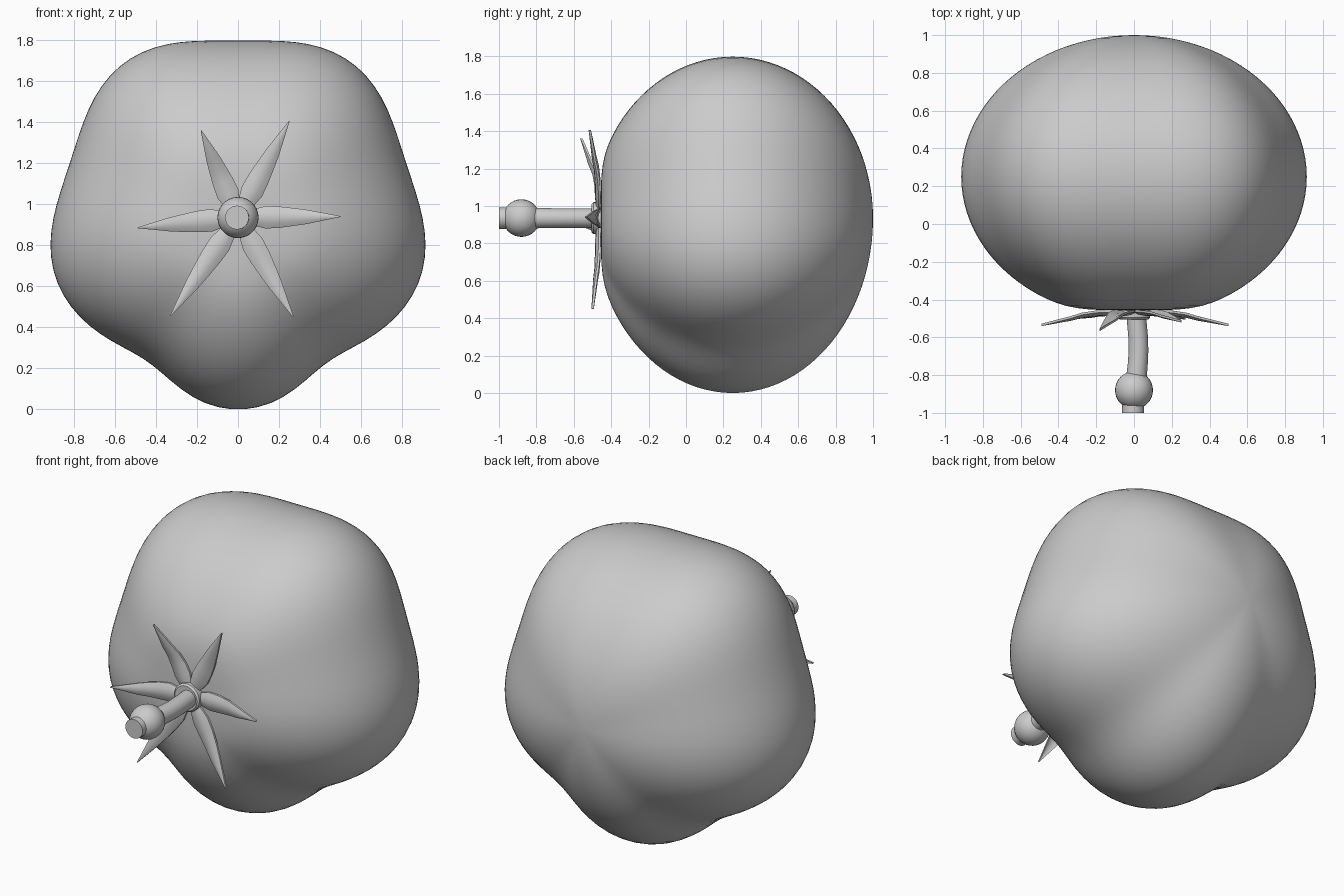
import bpy, bmesh, math
from mathutils import Vector

if "Cube" in bpy.data.objects:
    bpy.data.objects.remove(bpy.data.objects["Cube"])

grey = bpy.data.materials.new("light grey")
grey.diffuse_color = (0.6, 0.6, 0.6, 1)
grey.use_nodes = True
grey.node_tree.nodes["Principled BSDF"].inputs["Base Color"].default_value = grey.diffuse_color
CZ = 0.935  # height of the stem axis


def loft(name, rings, angle=40):
    """Skin closed rings of points and cap both ends."""
    bm = bmesh.new()
    rows = [[bm.verts.new(p) for p in ring] for ring in rings]
    n = len(rows[0])
    for a, b in zip(rows, rows[1:]):
        for i in range(n):
            j = (i + 1) % n
            bm.faces.new((a[i], a[j], b[j], b[i]))
    bm.faces.new(rows[0])
    bm.faces.new(rows[-1])
    bmesh.ops.recalc_face_normals(bm, faces=bm.faces)
    me = bpy.data.meshes.new(name)
    bm.to_mesh(me)
    bm.free()
    me.materials.append(grey)
    ob = bpy.data.objects.new(name, me)
    bpy.context.collection.objects.link(ob)
    bpy.ops.object.select_all(action='DESELECT')
    ob.select_set(True)
    bpy.context.view_layer.objects.active = ob
    bpy.ops.object.shade_smooth_by_angle(angle=math.radians(angle))
    return ob


def round_part(name, stations, n=28):
    """Round part along y from (x, y, radius) stations."""
    return loft(name, [[(x + r * math.cos(2 * math.pi * i / n), y,
                         CZ + r * math.sin(2 * math.pi * i / n)) for i in range(n)]
                       for x, y, r in stations])


# fruit: five-lobed ellipsoid along y, flattened at the front
def lobe_radius(deg):
    off = abs((deg + 90 + 180) % 360 - 180)      # angle away from the bottom point
    return (0.90 + 0.037 * math.cos(math.radians(5 * off))
            - 0.035 * math.exp(-((off - 31) / 15) ** 2))


rings = []
for k in range(49):
    phi = math.pi * (0.004 + 0.992 * k / 48)
    y = 0.25 - 0.75 * math.cos(phi)
    y = -0.46 + math.log(1 + math.exp(50 * (y + 0.46))) / 50
    ring = []
    for i in range(90):
        deg = i * 4
        r = lobe_radius(deg) * math.sin(phi)
        ring.append((r * math.cos(math.radians(deg)), y, CZ + r * math.sin(math.radians(deg))))
    rings.append(ring)
loft("fruit", rings, 60)

# stem, collar, knuckle and cut end
round_part("calyx_collar", [(0.0, -0.44, 0.085), (0.0, -0.495, 0.085), (0.0, -0.505, 0.075)])
round_part("stem", [(0.01, -0.45, 0.053), (0.015, -0.52, 0.052), (0.022, -0.60, 0.052),
                    (0.024, -0.67, 0.052), (0.02, -0.74, 0.053), (0.012, -0.82, 0.055)])
round_part("stem_knuckle", [(0.0, -0.88 + 0.1 * math.cos(math.pi * t / 16),
                             0.1 * math.sin(math.pi * t / 16) + 0.0005) for t in range(17)])
round_part("stem_end", [(-0.003, -0.90, 0.058), (-0.005, -1.0, 0.058)])

# sepals: thin ridged leaves that curl away from the fruit at the tip
tips = [(0.50, 0.94, -0.54), (0.25, 1.405, -0.52), (-0.18, 1.36, -0.565),
        (-0.49, 0.885, -0.54), (-0.33, 0.455, -0.505), (0.27, 0.45, -0.505)]
shape = [(0.08, 0.025, 0.0), (0.17, 0.042, 0.0), (0.27, 0.055, 0.0), (0.40, 0.052, 0.03),
         (0.55, 0.043, 0.18), (0.68, 0.034, 0.45), (0.84, 0.018, 0.72), (1.0, 0.002, 1.0)]
for num, (tx, tz, ty) in enumerate(tips):
    out = Vector((tx, 0, tz - CZ))
    side = Vector((-out.z, 0, out.x)).normalized()
    rings = []
    for t, w, lift in shape:
        mid = out * t + Vector((0, -0.468 + (ty + 0.468) * lift, CZ))
        front = [mid + side * (w * s) + Vector((0, -0.35 * w * (1 - s * s), 0))
                 for s in (-1, -0.5, 0, 0.5, 1)]
        back = [p + Vector((0, 0.012, 0)) for p in reversed(front)]
        rings.append(front + back)
    loft("sepal_%d" % (num + 1), rings, 50)
